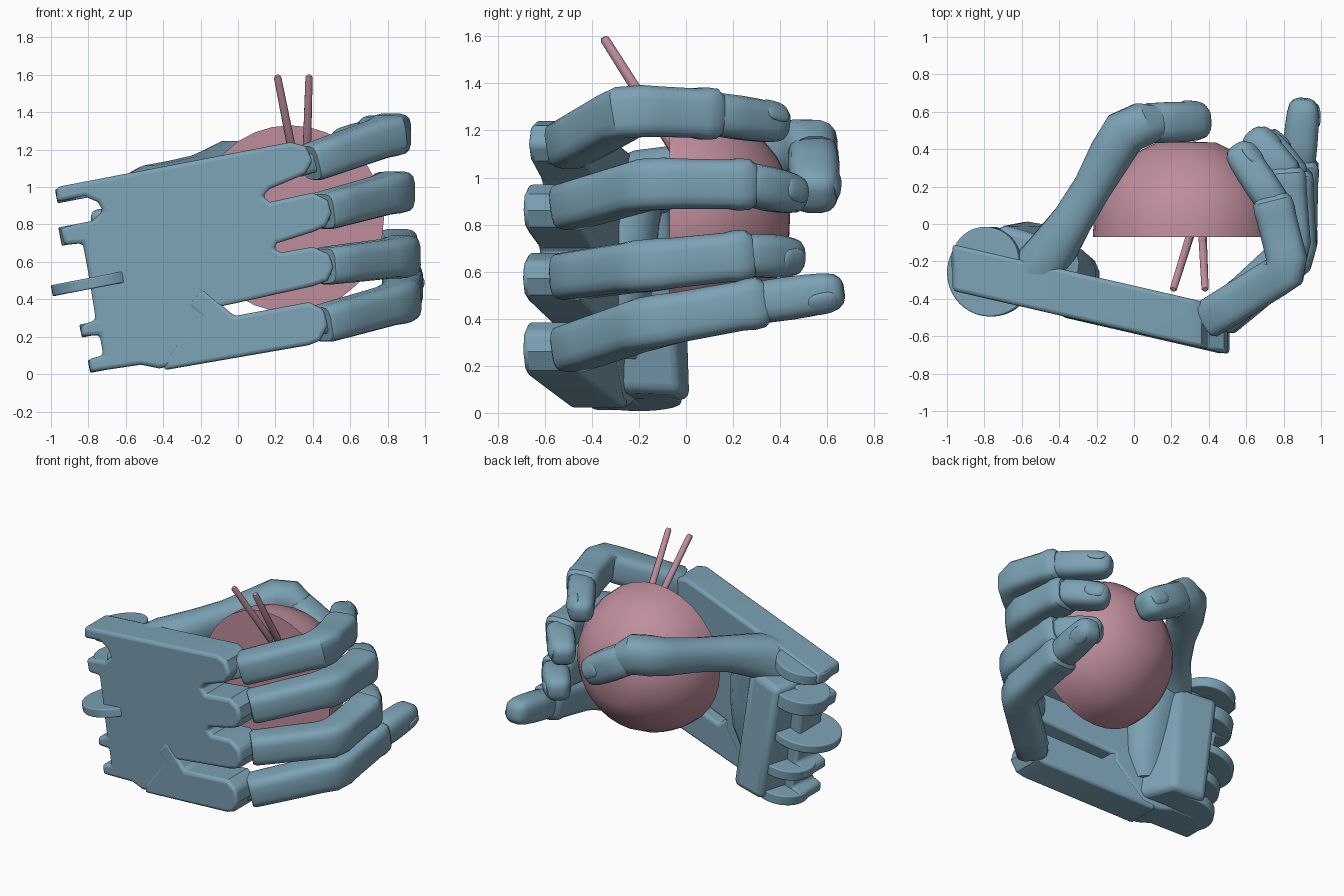
import bpy, bmesh
from math import pi, cos, sin, radians, copysign
from mathutils import Vector as V, Matrix

if "Cube" in bpy.data.objects:
    bpy.data.objects.remove(bpy.data.objects["Cube"])


def material(name, col):
    m = bpy.data.materials.new(name)
    m.diffuse_color = col
    m.use_nodes = True
    m.node_tree.nodes["Principled BSDF"].inputs["Base Color"].default_value = m.diffuse_color
    return m


BLUE = material("blue_shell", (0.20, 0.36, 0.46, 1))
PINK = material("pink_bowl", (0.52, 0.27, 0.33, 1))
CENTRE = V((0.28, -0.07, 0.83))          # middle of the held bowl


def finish(name, bm, mat, bevel=0.0, angle=35):
    bmesh.ops.recalc_face_normals(bm, faces=bm.faces)
    me = bpy.data.meshes.new(name)
    bm.to_mesh(me)
    bm.free()
    me.materials.append(mat)
    me.shade_smooth()
    me.set_sharp_from_angle(angle=radians(angle))
    ob = bpy.data.objects.new(name, me)
    bpy.context.collection.objects.link(ob)
    if bevel:
        b = ob.modifiers.new("edge", 'BEVEL')
        b.width, b.segments, b.limit_method = bevel, 3, 'ANGLE'
        b.angle_limit = radians(50)
    return ob


def loft(name, lower, upper, mat, bevel=0.0):
    """Solid between two matching outlines."""
    bm = bmesh.new()
    a = [bm.verts.new(p) for p in lower]
    b = [bm.verts.new(p) for p in upper]
    n = len(a)
    bm.faces.new(a)
    bm.faces.new(b[::-1])
    for i in range(n):
        bm.faces.new((a[i], a[(i + 1) % n], b[(i + 1) % n], b[i]))
    return finish(name, bm, mat, bevel)


def tube(name, rings, mat=BLUE, power=0.5, sides=16, hint=(0, 0, 1)):
    """Rounded-square limb through rings of (centre, half width, half height)."""
    bm = bmesh.new()
    pts = [V(r[0]) for r in rings]
    loops = []
    for i, (_, w, h) in enumerate(rings):
        t = (pts[min(i + 1, len(pts) - 1)] - pts[max(i - 1, 0)]).normalized()
        side = t.cross(V(hint)).normalized()
        up = side.cross(t)
        loop = []
        for k in range(sides):
            a = 2 * pi * (k + 0.5) / sides
            c, s = (copysign(abs(f) ** power, f) for f in (cos(a), sin(a)))
            loop.append(bm.verts.new(pts[i] + side * c * w + up * s * h))
        loops.append(loop)
    for a, b in zip(loops, loops[1:]):
        for k in range(sides):
            j = (k + 1) % sides
            bm.faces.new((a[k], a[j], b[j], b[k]))
    bm.faces.new(loops[0])
    bm.faces.new(loops[-1][::-1])
    return finish(name, bm, mat)


def disc(name, centre, radius, thick, axis):
    bm = bmesh.new()
    rot = V((0, 0, 1)).rotation_difference(V(axis)).to_matrix().to_4x4()
    bmesh.ops.create_cone(bm, cap_ends=True, segments=40, radius1=radius, radius2=radius,
                          depth=thick, matrix=Matrix.Translation(centre) @ rot)
    return finish(name, bm, BLUE, 0.008)


def fingertip(name, a, b, r):
    """Last joint with a rounded end and a nail facing away from the bowl."""
    a, b = V(a), V(b)
    d = (b - a).normalized()
    L = (b - a).length
    prof = [(-0.03, 0.8), (0, 0.98), (0.12, 1.0), (L * 0.55, 0.98), (L - 0.08, 0.93),
            (L - 0.035, 0.82), (L - 0.01, 0.6), (L, 0.35)]
    tube(name + "_tip", [(a + d * s, r * k, r * k) for s, k in prof], power=0.65)
    out = (b - CENTRE)
    out = (out - d * out.dot(d)).normalized()
    m = Matrix((d, out.cross(d), out)).transposed().to_4x4()
    m.translation = b - d * 0.09 + out * r * 0.88
    bm = bmesh.new()
    bmesh.ops.create_uvsphere(bm, u_segments=20, v_segments=10, radius=1)
    for v in bm.verts:
        x, y = (copysign(abs(f) ** 0.7, f) for f in v.co.xy)
        v.co = m @ V((x * 0.065, y * 0.055, v.co.z * 0.015 - y * y * 0.01 - x * 0.008))
    finish(name + "_nail", bm, BLUE, 0, 50)


def finger(name, p0, p1, p2, p3, r=0.108):
    p0, p1, p2, p3 = map(V, (p0, p1, p2, p3))
    d, e = (p1 - p0).normalized(), (p2 - p1).normalized()
    # hinge tongue between palm and finger
    tube(name + "_hinge", [(p0 - d * 0.06, .05, .05), (p0 + d * 0.16, .06, .055)], power=0.4)
    tube(name + "_body", [
        (p0 + d * 0.03, r * .85, r * .85), (p0 + d * 0.05, r * .98, r * .93),
        (p0 + d * 0.2, r, r * .95), (p1 - d * 0.1, r * 1.0, r * 0.98),
        (p1 - d * 0.03, r * 1.03, r * 1.03), (p1 + e * 0.06, r * 1.03, r * 1.03),
        (p1 + e * 0.12, r, r), (p2 - e * 0.09, r, r * .98),
        (p2 - e * 0.05, r * 1.03, r * 1.04), (p2 - e * 0.0, r * .98, r * 1.0),
        (p2 + e * 0.025, r * .8, r * .8)])
    fingertip(name, p2, p3, r * 0.86)


# four fingers
finger("index_finger", (.36, -.53, 1.12), (.83, -.24, 1.285), (.74, .12, 1.27), (.54, .42, 1.225))
finger("middle_finger", (.43, -.53, .865), (.84, -.15, .975), (.81, .27, .97), (.62, .49, .92))
finger("ring_finger", (.44, -.53, .575), (.87, -.17, .625), (.85, .26, .67), (.67, .48, .66))
finger("little_finger", (.42, -.52, .26), (.87, -.15, .385), (.88, .32, .47), (.91, .67, .52))

# thumb
tube("thumb_body", [((-.57, -.33, .86), .10, .13), ((-.53, -.27, .91), .15, .17),
                    ((-.45, -.16, .98), .135, .145), ((-.33, .02, 1.03), .11, .115),
                    ((-.22, .20, 1.06), .105, .11), ((-.12, .38, 1.09), .12, .12),
                    ((-.05, .49, 1.12), .125, .13), ((.04, .53, 1.12), .12, .13),
                    ((.10, .54, 1.08), .10, .115)], power=0.8)
fingertip("thumb", (.09, .54, 1.08), (.39, .55, .91), 0.11)


# palm plates: front outline in x, z pushed back in y
def plate(name, outline, shift, thick):
    front = [(x, -0.58 - 0.23 * x + shift, z) for x, z in outline]
    return loft(name, front, [(x, y + thick, z) for x, y, z in front], BLUE, 0.022)


plate("palm", [
    (-.97, 1.0), (.28, 1.24), (.36, 1.22), (.40, 1.14), (.36, 1.07), (.17, .99), (.13, .95),
    (.17, .92), (.40, .97), (.48, .93), (.50, .86), (.47, .79), (.40, .76), (.21, .70),
    (.19, .67), (.23, .65), (.40, .68), (.49, .64), (.51, .57), (.48, .50), (.40, .47),
    (-.10, .36), (-.10, .30), (-.30, .06), (-.42, .03), (-.52, .05), (-.79, .01), (-.80, .08),
    (-.72, .10), (-.74, .21), (-.84, .20), (-.84, .26), (-.76, .29), (-.80, .54), (-.83, .70),
    (-.93, .69), (-.95, .78), (-.78, .82), (-.72, .87), (-.75, .92), (-.82, .95), (-.97, .92)],
    0, 0.25)
plate("little_finger_bracket", [
    (-.40, .02), (-.36, .12), (-.20, .31), (-.27, .37), (-.19, .46), (-.02, .31),
    (.38, .385), (.46, .345), (.48, .26), (.44, .18), (.38, .155)], -0.006, 0.25)

# heel of the hand and the mound under the thumb
loft("palm_heel",
     [(-.70, -.39, .05), (-.42, -.44, .05), (-.26, -.33, .10), (-.36, -.02, .08), (-.60, .02, .05)],
     [(-.80, -.37, .88), (-.52, -.43, .90), (-.30, -.33, .92), (-.46, -.08, .90), (-.72, .00, .86)],
     BLUE, 0.04)
tube("thumb_mound", [((-.50, -.22, 1.02), .10, .10), ((-.45, -.25, .96), .17, .17),
                     ((-.40, -.29, .82), .20, .18), ((-.38, -.30, .60), .20, .17),
                     ((-.37, -.31, .40), .18, .15), ((-.38, -.32, .24), .13, .12)],
     power=0.85, hint=(0, 1, 0))

# wrist hinge plates along a tilted axis
AXIS = (-0.19, 0, 0.98)
for i, (x, y, z, r, t) in enumerate([(-.79, -.20, .985, .185, .075), (-.77, -.20, .77, .185, .10),
                                     (-.765, -.26, .49, .235, .06), (-.66, -.20, .265, .185, .07),
                                     (-.62, -.20, .075, .18, .07)]):
    disc(f"wrist_plate_{i + 1}", (x, y, z), r, t, AXIS)

# half-round bowl, rim toward the palm
bm = bmesh.new()
prof = [(0, 0), (.5, 0), (.495, .10), (.47, .20), (.42, .30), (.34, .39), (.26, .455), (.16, .505), (0, .512)]
verts = [bm.verts.new((x, y, 0)) for x, y in prof]
edges = [bm.edges.new(p) for p in zip(verts, verts[1:])]
bmesh.ops.spin(bm, geom=verts + edges, cent=(0, 0, 0), axis=(0, 1, 0), angle=2 * pi, steps=32)
bmesh.ops.remove_doubles(bm, verts=bm.verts, dist=1e-4)
bmesh.ops.translate(bm, verts=bm.verts, vec=CENTRE)
finish("bowl", bm, PINK)

# two sticks
for i, (top, low) in enumerate([((.21, -.35, 1.595), (.31, -.03, 1.09)),
                                ((.38, -.35, 1.595), (.365, -.03, 1.09))]):
    top, low = V(top), V(low)
    d = (top - low).normalized()
    tube(f"stick_{i + 1}", [(low, .024, .024), (top - d * .012, .02, .02), (top, .013, .013)],
         PINK, power=1.0, sides=10)
